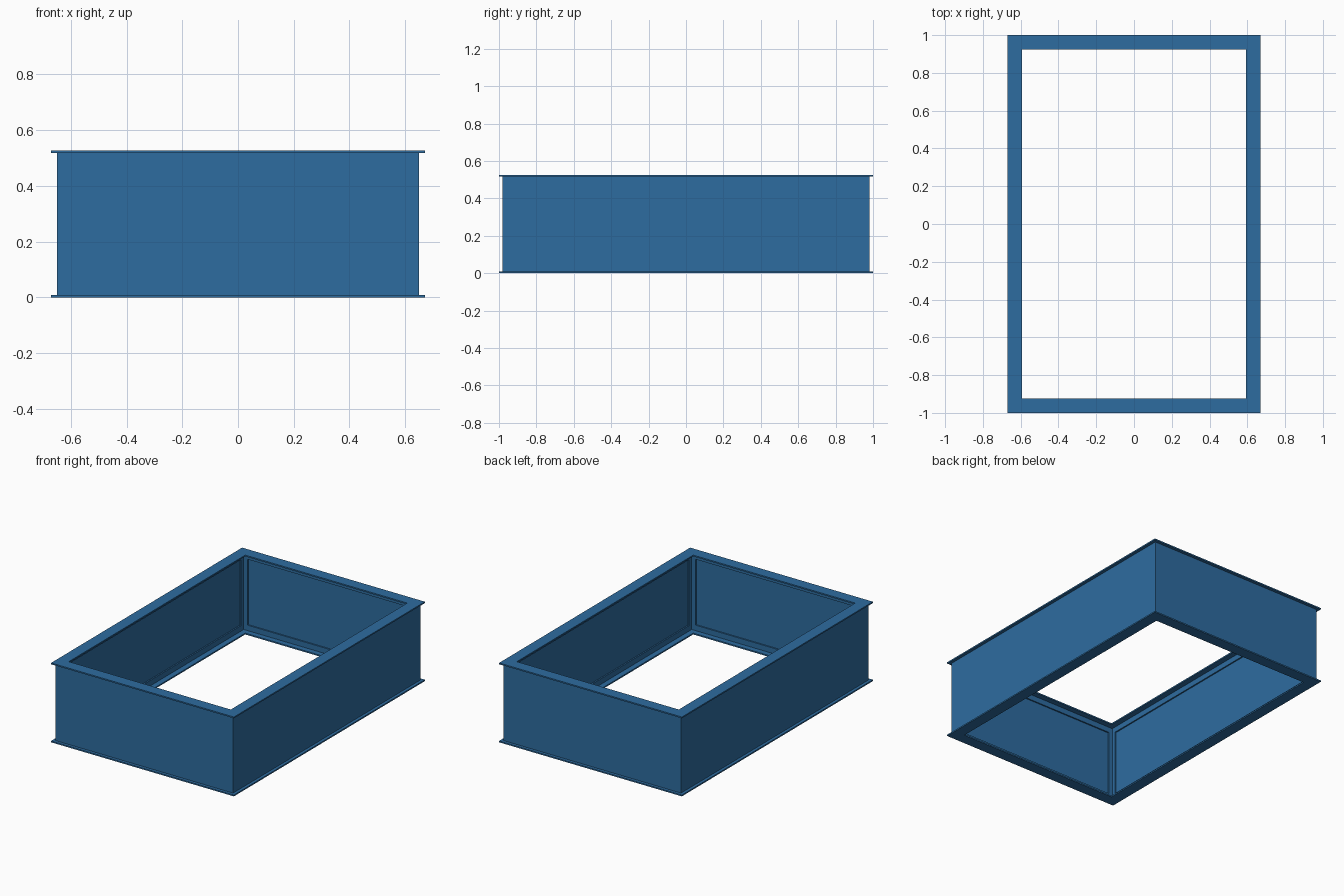
import bpy, bmesh

if "Cube" in bpy.data.objects:
    bpy.data.objects.remove(bpy.data.objects["Cube"])

H = 0.526          # overall height
T = 0.009          # flange and angle thickness
WX, WY = 0.65, 0.98    # outer wall half sizes
WALL = 0.01        # wall sheet thickness
LEG = 0.045        # length of the angle legs


def extrude(name, loops, z0, z1):
    """Solid from an outer outline and an optional inner outline."""
    bm = bmesh.new()
    rows = [[[bm.verts.new((x, y, z)) for x, y in lp] for z in (z0, z1)] for lp in loops]
    n = len(loops[0])
    for lo, hi in rows:
        for i in range(n):
            j = (i + 1) % n
            bm.faces.new((lo[i], lo[j], hi[j], hi[i]))
    for k in (0, 1):
        if len(rows) == 1:
            bm.faces.new(rows[0][k])
        else:
            a, b = rows[0][k], rows[1][k]
            for i in range(n):
                j = (i + 1) % n
                bm.faces.new((a[i], a[j], b[j], b[i]))
    bmesh.ops.recalc_face_normals(bm, faces=bm.faces)
    me = bpy.data.meshes.new(name)
    bm.to_mesh(me)
    bm.free()
    ob = bpy.data.objects.new(name, me)
    bpy.context.collection.objects.link(ob)
    me.materials.append(mat)
    return ob


def rect(x, y):
    return [(-x, -y), (x, -y), (x, y), (-x, y)]


def ring(name, x, y, width, z0, z1):
    return extrude(name, [rect(x, y), rect(x - width, y - width)], z0, z1)


mat = bpy.data.materials.new("blue_paint")
mat.diffuse_color = (0.027, 0.15, 0.35, 1)
mat.use_nodes = True
mat.node_tree.nodes["Principled BSDF"].inputs["Base Color"].default_value = mat.diffuse_color

# Top and bottom flanges
ring("bottom_flange", 0.67, 1.0, 0.076, 0, T)
ring("top_flange", 0.67, 1.0, 0.076, H - T, H)

# Sheet walls
ring("walls", WX, WY, WALL, T, H - T)

# Upright legs of the angle frames, inside the walls
ix, iy = WX - WALL, WY - WALL
ring("bottom_rail", ix, iy, T, T, LEG)
ring("top_rail", ix, iy, T, H - LEG, H - T)

# L-shaped corner posts between the rails
for sx, side in ((-1, "left"), (1, "right")):
    for sy, end in ((-1, "front"), (1, "back")):
        shape = [(0, 0), (LEG - T, 0), (LEG - T, T), (T, T), (T, LEG - T), (0, LEG - T)]
        pts = [(sx * (ix - x), sy * (iy - y)) for x, y in shape]
        extrude(f"{end}_{side}_corner_post", [pts], LEG, H - LEG)
